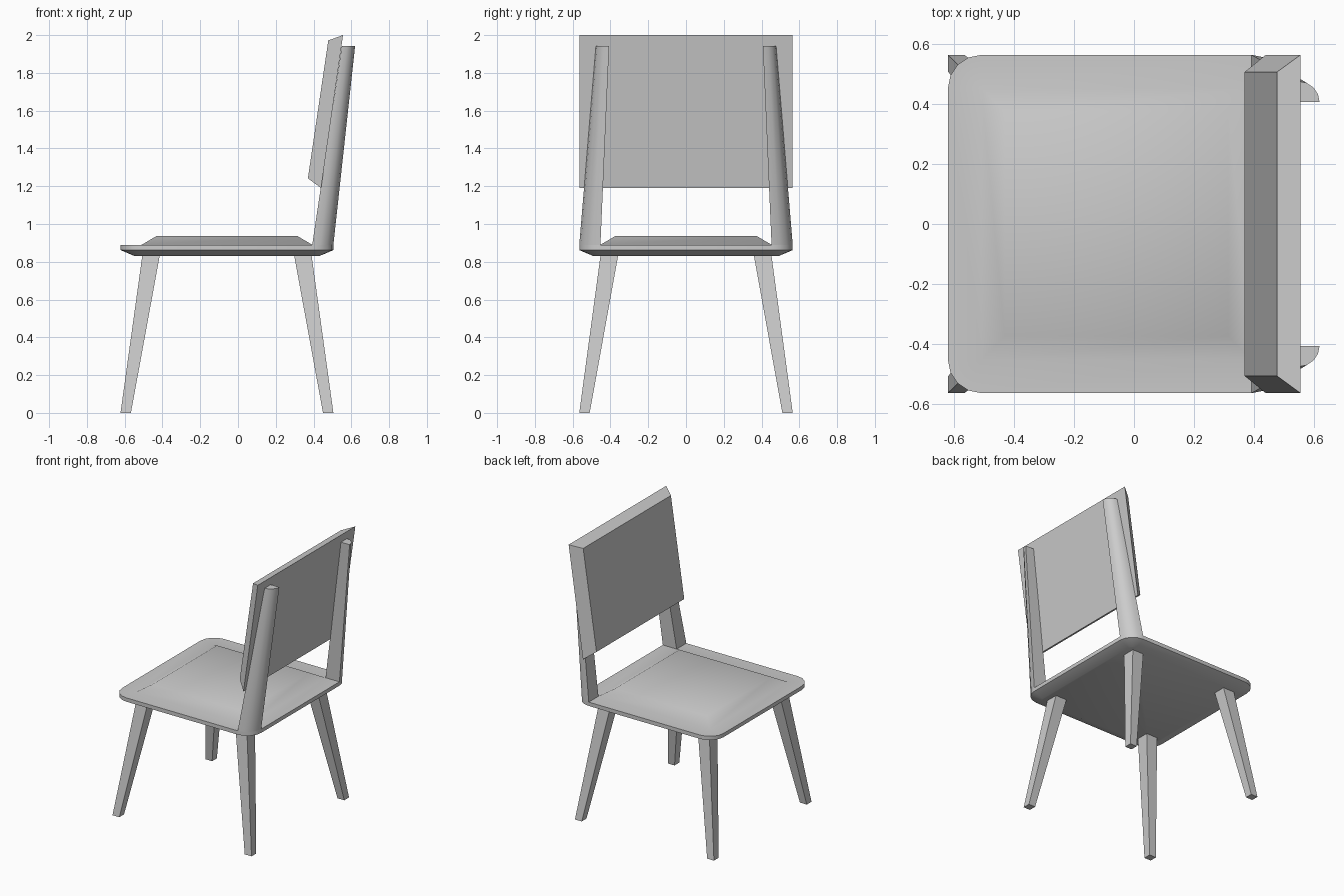
import bpy, bmesh, math

if "Cube" in bpy.data.objects:
    bpy.data.objects.remove(bpy.data.objects["Cube"])

X0, X1, Y, R = -0.622, 0.505, 0.565, 0.112   # seat outline and corner radius
SEG = 4                                      # segments per rounded corner


def loft(name, rings, cap_start=True, cap_end=True, mirror=False):
    """Join rings of equal point count into a skin, with optional end caps."""
    bm = bmesh.new()
    vs = [[bm.verts.new(p) for p in ring] for ring in rings]
    n = len(vs[0])
    for a, b in zip(vs, vs[1:]):
        for i in range(n):
            j = (i + 1) % n
            bm.faces.new((a[i], a[j], b[j], b[i]))
    if cap_start:
        bm.faces.new(vs[0][::-1])
    if cap_end:
        bm.faces.new(vs[-1])
    bmesh.ops.remove_doubles(bm, verts=bm.verts, dist=1e-4)
    bmesh.ops.recalc_face_normals(bm, faces=bm.faces)
    me = bpy.data.meshes.new(name)
    bm.to_mesh(me)
    bm.free()
    ob = bpy.data.objects.new(name, me)
    bpy.context.collection.objects.link(ob)
    bpy.ops.object.select_all(action='DESELECT')
    ob.select_set(True)
    bpy.context.view_layer.objects.active = ob
    bpy.ops.object.shade_smooth_by_angle(angle=math.radians(40))
    if mirror:
        m = ob.modifiers.new("mirror", 'MIRROR')
        m.use_axis = (False, True, False)
        m.use_mirror_merge = False
    return ob


def arc(cx, cy, r, start):
    return [(cx + r * math.cos(start + math.pi / 2 * k / SEG),
             cy + r * math.sin(start + math.pi / 2 * k / SEG)) for k in range(SEG + 1)]


def seat_ring(inset, z):
    """Rounded rectangle whose corners become square at deep insets."""
    r = max(R - inset, 0)
    d = inset + r
    corners = [(X1 - d, Y - d), (X0 + d, Y - d), (X0 + d, d - Y), (X1 - d, d - Y)]
    return [(x, y, z) for q, c in enumerate(corners)
            for x, y in arc(*c, r, q * math.pi / 2)]


def rect(x0, x1, y0, y1, z):
    return [(x0, y0, z), (x1, y0, z), (x1, y1, z), (x0, y1, z)]


def post_ring(x, y, r, z):
    """Quarter-round section that follows the seat corner."""
    return [(x, y, z)] + [(a, b, z) for a, b in arc(x, y, r, 0)]


# Seat with bevelled underside and raised pad
loft("seat", [seat_ring(0.075, 0.83), seat_ring(0, 0.862), seat_ring(0, 0.89),
              seat_ring(R, 0.89), seat_ring(0.19, 0.936)])

# Splayed, tapered legs
loft("front_legs", [rect(X0, X0 + 0.055, 0.51, Y, 0),
                    rect(-0.507, -0.415, 0.36, 0.453, 0.83)],
     cap_end=False, mirror=True)
loft("rear_legs", [rect(0.45, X1, 0.51, Y, 0),
                   rect(0.298, 0.39, 0.36, 0.453, 0.83)],
     cap_end=False, mirror=True)

# Leaning quarter-round back posts
loft("back_posts", [post_ring(X1 - R, Y - R, R, 0.89),
                    post_ring(0.55, 0.407, 0.07, 1.943)],
     cap_start=False, mirror=True)


# Backrest panel, tapering towards the sitter
def panel(xb, zb, xt, zt, y):
    return [(xb, -y, zb), (xb, y, zb), (xt, y, zt), (xt, -y, zt)]


loft("backrest", [panel(0.44, 1.19, 0.556, 2.0, Y),
                  panel(0.37, 1.242, 0.478, 1.972, 0.508)])
